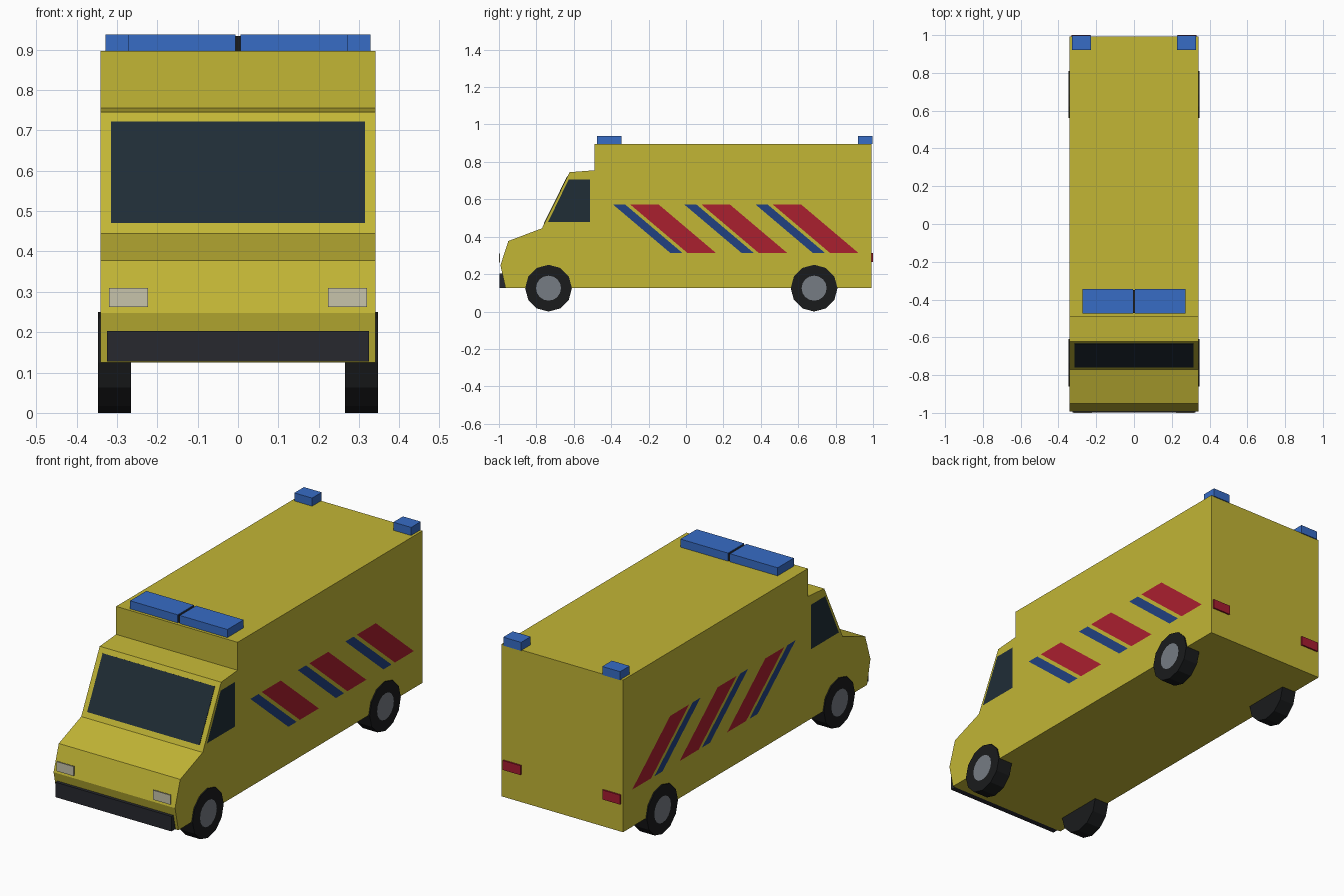
import bpy, bmesh, math

if "Cube" in bpy.data.objects:
    bpy.data.objects.remove(bpy.data.objects["Cube"])

def mat(name, r, g, b):
    m = bpy.data.materials.new(name)
    m.diffuse_color = (r, g, b, 1)
    m.use_nodes = True
    m.node_tree.nodes["Principled BSDF"].inputs["Base Color"].default_value = m.diffuse_color
    return m

YELLOW = mat("yellow_paint", 0.54, 0.465, 0.036)
GLASS = mat("dark_glass", 0.014, 0.026, 0.037)
BLACK = mat("black_rubber", 0.010, 0.011, 0.012)
TRIM = mat("bumper_plastic", 0.020, 0.022, 0.028)
HUB = mat("hub_metal", 0.18, 0.20, 0.23)
RED = mat("red_stripe", 0.40, 0.014, 0.028)
NAVY = mat("navy_stripe", 0.015, 0.052, 0.22)
BLUE = mat("blue_light", 0.038, 0.15, 0.56)
LAMP = mat("lamp_glass", 0.57, 0.55, 0.41)
TAIL = mat("tail_red", 0.38, 0.012, 0.03)

def slab(name, profile, x0, x1, material):
    """Side profile of (y, z) points extruded from x0 to x1 (flat decal if equal)."""
    bm = bmesh.new()
    face = bm.faces.new([bm.verts.new((x0, y, z)) for y, z in profile])
    if x1 != x0:
        ext = bmesh.ops.extrude_face_region(bm, geom=[face])
        bmesh.ops.translate(bm, vec=(x1 - x0, 0, 0),
                            verts=[v for v in ext["geom"] if isinstance(v, bmesh.types.BMVert)])
        bmesh.ops.recalc_face_normals(bm, faces=bm.faces)
    me = bpy.data.meshes.new(name)
    bm.to_mesh(me)
    bm.free()
    ob = bpy.data.objects.new(name, me)
    bpy.context.collection.objects.link(ob)
    me.materials.append(material)
    return ob

def box(name, x0, x1, y0, y1, z0, z1, material):
    return slab(name, [(y0, z0), (y1, z0), (y1, z1), (y0, z1)], x0, x1, material)

def disc(y, z, r, n=12):
    return [(y + r * math.cos(2 * math.pi * i / n), z + r * math.sin(2 * math.pi * i / n))
            for i in range(n)]

def mirrored(ob):
    ob.modifiers.new("mirror", "MIRROR").use_axis[0] = True
    return ob

W = 0.341          # half width of the body
D = W + 0.0015     # decals sit just proud of it

# Van body with bonnet, cab and tall rear box
slab("van_body", [(-0.965, 0.125), (-0.992, 0.247), (-0.95, 0.377), (-0.77, 0.445),
                  (-0.622, 0.745), (-0.49, 0.755), (-0.49, 0.897), (0.992, 0.897),
                  (0.992, 0.125)], -W, W, YELLOW)

# Windscreen lying on the sloped cab front, and side windows
slab("windscreen", [(-0.760, 0.471), (-0.636, 0.722), (-0.626, 0.717), (-0.750, 0.466)],
     -0.315, 0.315, GLASS)
mirrored(slab("side_window", [(-0.737, 0.479), (-0.513, 0.479), (-0.513, 0.705),
                              (-0.628, 0.705)], D, D, GLASS))

# Slanted side stripes, three navy and red pairs
def stripe(name, y, width, material):
    mirrored(slab(name, [(y + 0.305, 0.314), (y + width + 0.305, 0.314),
                         (y + width, 0.572), (y, 0.572)], D, D, material))

for i in range(3):
    stripe(f"navy_stripe_{i + 1}", -0.39 + 0.381 * i, 0.065, NAVY)
    stripe(f"red_stripe_{i + 1}", -0.298 + 0.381 * i, 0.152, RED)

# Wheels with hubs
for label, y in (("front", -0.735), ("rear", 0.685)):
    mirrored(slab(f"{label}_tyre", disc(y, 0.125, 0.125), 0.265, 0.347, BLACK))
    hub = disc(y, 0.125, 0.067, 16)
    mirrored(slab(f"{label}_hub", hub, 0.3485, 0.3485, HUB))

# Bumper, headlights and tail lights
box("front_bumper", -0.325, 0.325, -0.998, -0.965, 0.127, 0.203, TRIM)
mirrored(box("headlight", 0.223, 0.32, -1.0, -0.994, 0.262, 0.31, LAMP))
mirrored(box("tail_light", 0.23, 0.33, 0.98, 1.0, 0.265, 0.313, TAIL))

# Roof lights: front bar in two halves around a divider, and rear corner beacons
mirrored(box("front_light_bar", 0.006, 0.273, -0.475, -0.345, 0.895, 0.938, BLUE))
box("light_bar_divider", -0.006, 0.006, -0.47, -0.35, 0.895, 0.934, BLACK)
mirrored(box("rear_beacon", 0.228, 0.328, 0.92, 0.997, 0.895, 0.938, BLUE))
